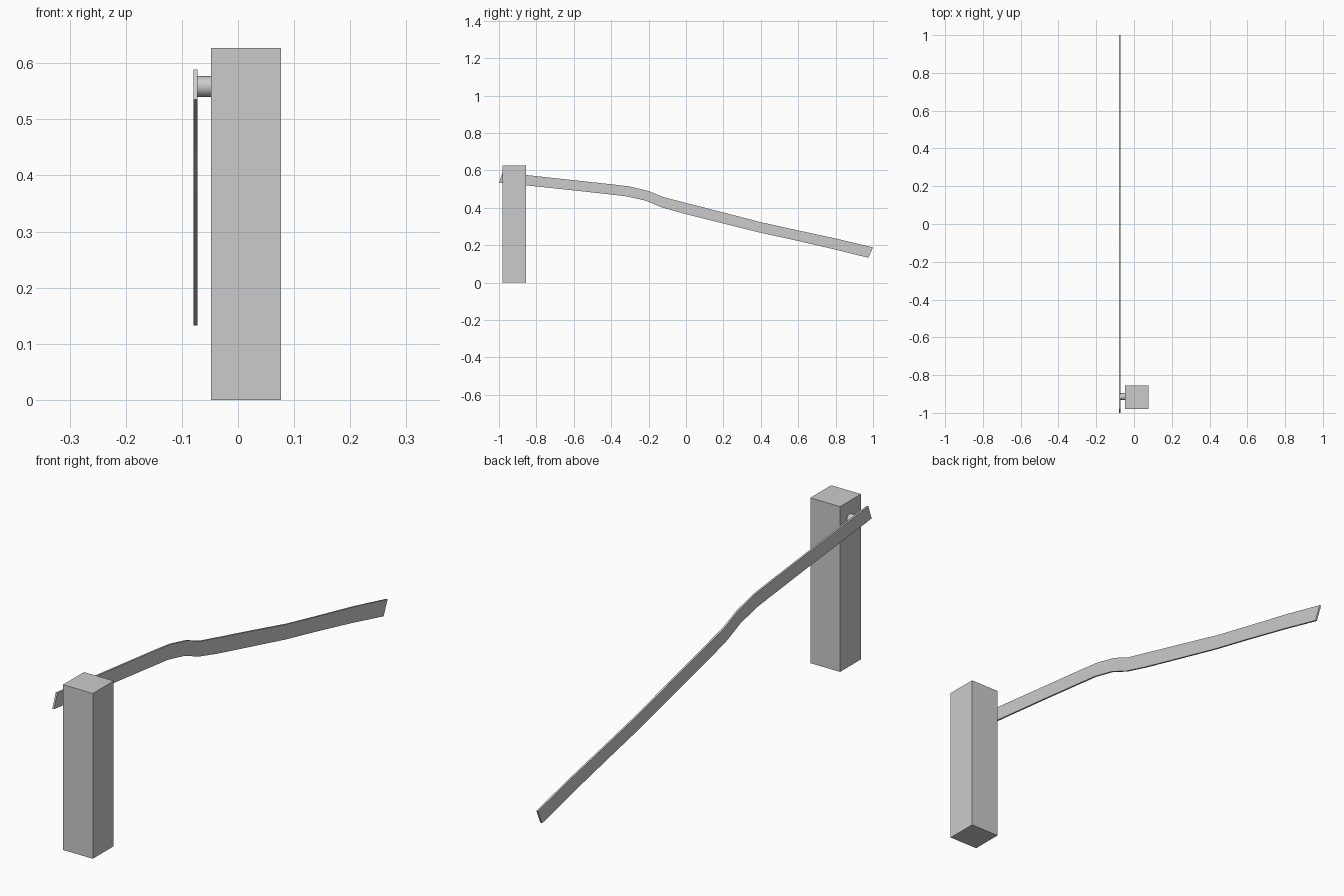
import bpy, bmesh
from mathutils import Matrix, Vector

if "Cube" in bpy.data.objects:
    bpy.data.objects.remove(bpy.data.objects["Cube"])


def make_object(name, bm):
    bmesh.ops.recalc_face_normals(bm, faces=bm.faces)
    mesh = bpy.data.meshes.new(name)
    bm.to_mesh(mesh)
    bm.free()
    obj = bpy.data.objects.new(name, mesh)
    bpy.context.collection.objects.link(obj)
    return obj


def box(name, lo, hi):
    lo, hi = Vector(lo), Vector(hi)
    bm = bmesh.new()
    bmesh.ops.create_cube(bm, size=1, matrix=Matrix.Translation((lo + hi) / 2)
                          @ Matrix.Diagonal((*(hi - lo), 1)))
    return make_object(name, bm)


# Square post
box("post", (-0.048, -0.98, 0), (0.077, -0.855, 0.627))

# Round peg joining post and rail
bm = bmesh.new()
bmesh.ops.create_cone(bm, cap_ends=True, segments=24, radius1=0.0185, radius2=0.0185, depth=0.026,
                      matrix=Matrix.Translation((-0.06, -0.914, 0.5585)) @ Matrix.Rotation(1.5707963, 4, 'Y'))
peg = make_object("peg", bm)
bpy.context.view_layer.objects.active = peg
peg.select_set(True)
bpy.ops.object.shade_smooth_by_angle()

# Bent flat rail: (y, z) of the upper edge and of the lower edge
top = [(-0.98, 0.589), (-0.64, 0.552), (-0.40, 0.526), (-0.30, 0.514), (-0.20, 0.490), (-0.12, 0.457),
       (0.00, 0.426), (0.20, 0.375), (0.40, 0.323), (0.60, 0.279), (0.80, 0.236), (1.0, 0.188)]
bottom = [(-1.0, 0.535), (-0.645, 0.498), (-0.41, 0.472), (-0.315, 0.461), (-0.215, 0.438), (-0.135, 0.404),
          (-0.015, 0.370), (0.185, 0.320), (0.385, 0.270), (0.585, 0.226), (0.785, 0.180), (0.975, 0.133)]
bm = bmesh.new()
rings = [[bm.verts.new(p) for p in ((-0.079, *t), (-0.072, *t), (-0.072, *b), (-0.079, *b))]
         for t, b in zip(top, bottom)]
for r, s in zip(rings, rings[1:]):
    for i in range(4):
        j = (i + 1) % 4
        bm.faces.new((r[i], r[j], s[j], s[i]))
bm.faces.new(rings[0])
bm.faces.new(rings[-1])
make_object("rail", bm)
